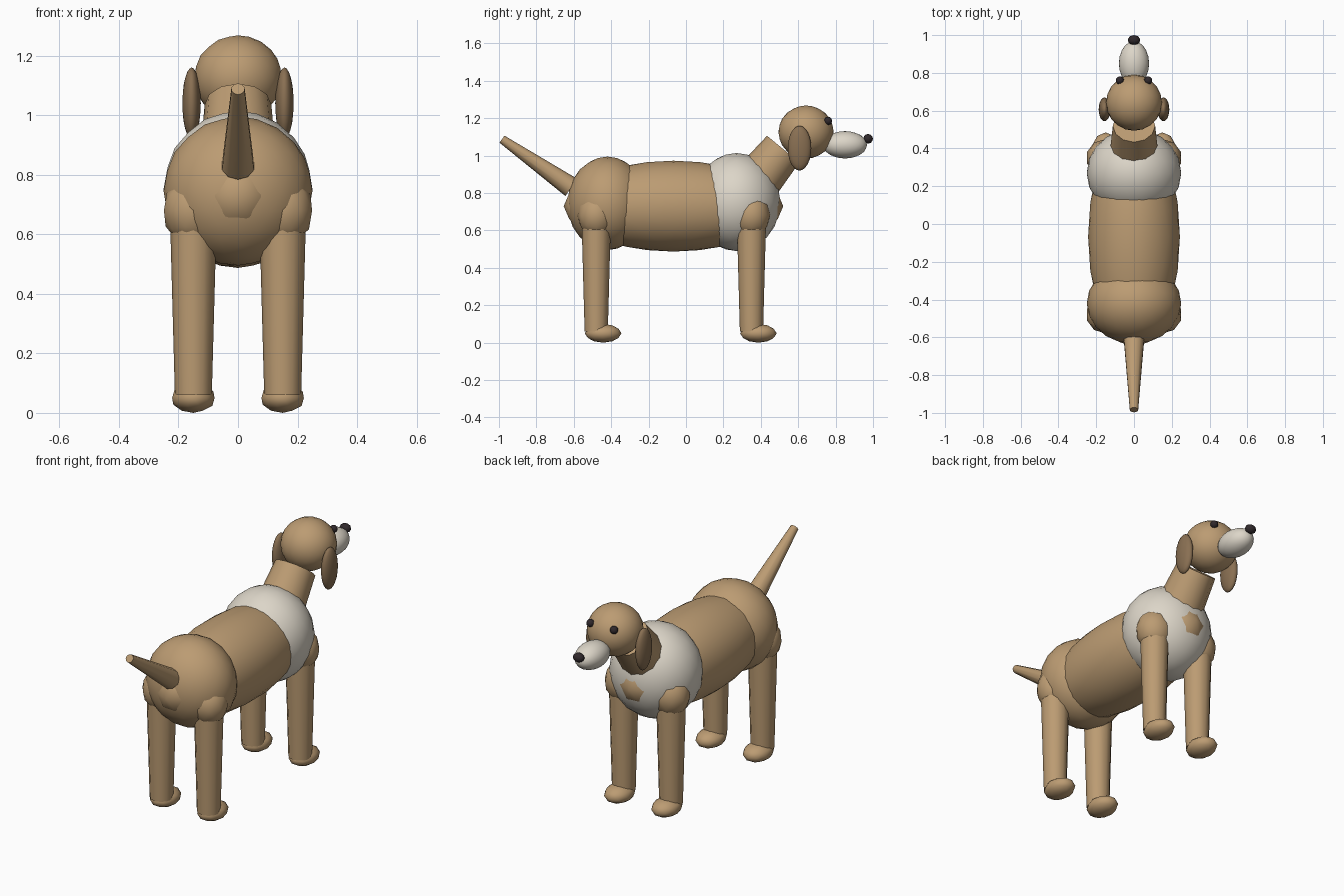
import bpy, math
from mathutils import Vector

if "Cube" in bpy.data.objects:
    bpy.data.objects.remove(bpy.data.objects["Cube"])


def material(name, rgb):
    m = bpy.data.materials.new(name)
    m.diffuse_color = (*rgb, 1)
    m.use_nodes = True
    m.node_tree.nodes["Principled BSDF"].inputs["Base Color"].default_value = m.diffuse_color
    return m


TAN = material("tan_fur", (0.50, 0.33, 0.17))
CREAM = material("cream_fur", (0.72, 0.67, 0.58))
BROWN = material("brown_fur", (0.25, 0.16, 0.085))
DARK = material("dark", (0.03, 0.022, 0.025))


def finish(ob, name, mat, angle):
    ob.name = name
    ob.data.materials.append(mat)
    bpy.ops.object.transform_apply(location=False, rotation=True, scale=True)
    bpy.ops.object.shade_smooth_by_angle(angle=math.radians(angle))
    return ob


def ball(name, centre, radii, mat, level=3):
    """Faceted ellipsoid from an icosphere."""
    bpy.ops.mesh.primitive_ico_sphere_add(subdivisions=level, radius=1, location=centre)
    ob = bpy.context.object
    ob.scale = radii
    return finish(ob, name, mat, 60)


def limb(name, start, end, r1, r2, mat, sides=12):
    """Tapered cylinder between two points."""
    a, b = Vector(start), Vector(end)
    bpy.ops.mesh.primitive_cone_add(vertices=sides, radius1=r1, radius2=r2,
                                    depth=(b - a).length, location=(a + b) / 2)
    ob = bpy.context.object
    ob.rotation_euler = (b - a).to_track_quat('Z', 'Y').to_euler()
    return finish(ob, name, mat, 50)


# Trunk: long body, rump and pale chest; body tips poke through both ends
ball("body", (0, -0.067, 0.73), (0.243, 0.587, 0.243), TAN)
ball("rump", (0, -0.42, 0.745), (0.25, 0.215, 0.25), TAN)
ball("chest", (0, 0.27, 0.752), (0.25, 0.235, 0.262), CREAM)

# Neck and head
limb("neck", (0, 0.36, 0.84), (0, 0.52, 1.035), 0.13, 0.112, TAN)
ball("head", (0, 0.642, 1.126), (0.148, 0.148, 0.142), TAN)
ball("snout", (0, 0.85, 1.058), (0.08, 0.118, 0.073), CREAM)
ball("nose", (0, 0.974, 1.09), (0.033, 0.026, 0.026), DARK, 2)

# Tail
limb("tail", (0, -0.613, 0.83), (0, -0.984, 1.088), 0.056, 0.023, TAN, 10)

# Mirrored parts
for side, s in (("left", -1), ("right", 1)):
    ball(f"{side}_ear", (s * 0.156, 0.607, 1.04), (0.031, 0.063, 0.12), BROWN)
    ball(f"{side}_eye", (s * 0.075, 0.76, 1.186), (0.022, 0.022, 0.022), DARK, 2)
    for end, y in (("front", 0.35), ("back", -0.48)):
        ball(f"{side}_{end}_joint", (s * 0.15, y, 0.68), (0.104, 0.1, 0.12), TAN, 2)
        limb(f"{side}_{end}_leg", (s * 0.15, y, 0.06), (s * 0.15, y, 0.68),
             0.062, 0.079, TAN)
        ball(f"{side}_{end}_paw", (s * 0.15, y + 0.037, 0.05), (0.075, 0.098, 0.05), TAN, 2)
